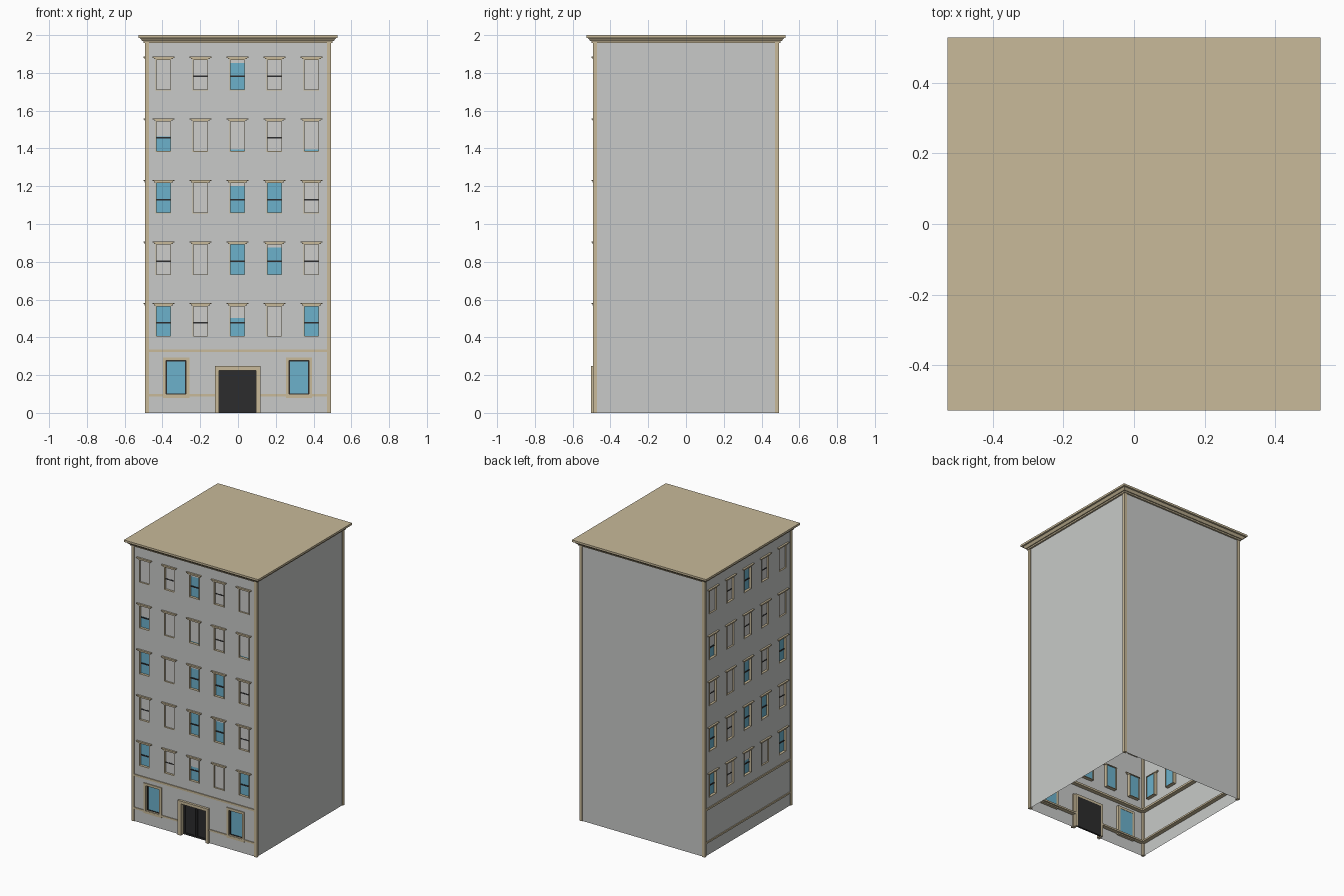
import bpy, bmesh, math
from mathutils import Matrix

if "Cube" in bpy.data.objects:
    bpy.data.objects.remove(bpy.data.objects["Cube"])


def material(name, rgb):
    m = bpy.data.materials.new(name)
    m.use_nodes = True
    m.diffuse_color = (*rgb, 1)
    node = m.node_tree.nodes["Principled BSDF"]
    node.inputs["Base Color"].default_value = (*rgb, 1)
    node.inputs["Roughness"].default_value = 0.8
    return m


WALL = material("pale grey wall", (0.58, 0.59, 0.58))
TRIM = material("sandstone trim", (0.58, 0.49, 0.32))
GLASS = material("blue glass", (0.15, 0.44, 0.60))
DARK = material("charcoal", (0.025, 0.025, 0.026))
BLIND = material("light blind", (0.61, 0.61, 0.60))

HALF = 0.487            # wall plane distance from the centre
TOP = 1.97              # top of the walls
EDGE = 0.474            # inner edge of the corner posts
FRONT, LEFT = 0, -math.pi / 2


def finish(bm, name, mat, turn=0):
    bm.transform(Matrix.Rotation(turn, 4, 'Z'))
    mesh = bpy.data.meshes.new(name)
    bm.to_mesh(mesh)
    bm.free()
    mesh.materials.append(mat)
    obj = bpy.data.objects.new(name, mesh)
    bpy.context.collection.objects.link(obj)
    return obj


def boxes(name, mat, parts, turn=0):
    """Facade boxes: across from/to, height from/to, depth from/to (outward +)."""
    bm = bmesh.new()
    for u0, u1, z0, z1, d0, d1 in parts:
        cube = bmesh.ops.create_cube(bm, size=1)["verts"]
        for v in cube:
            v.co = (u1 if v.co.x > 0 else u0,
                    -HALF - (d0 if v.co.y > 0 else d1),
                    z1 if v.co.z > 0 else z0)
    return finish(bm, name, mat, turn)


def ring(u0, u1, z0, z1, w, d0, d1, bottom=True):
    """Four (or three) bars around an opening."""
    bars = [(u0 - w, u0, z0, z1, d0, d1), (u1, u1 + w, z0, z1, d0, d1),
            (u0 - w, u1 + w, z1, z1 + w, d0, d1)]
    if bottom:
        bars.append((u0 - w, u1 + w, z0 - w, z0, d0, d1))
    return bars


def wall(name, openings, turn):
    """Flat wall made of grid cells, leaving out the openings."""
    us = sorted({-HALF, HALF, *[u for o in openings for u in o[:2]]})
    zs = sorted({0, TOP, *[z for o in openings for z in o[2:]]})
    bm = bmesh.new()
    for a, b in zip(us, us[1:]):
        for c, d in zip(zs, zs[1:]):
            u, z = (a + b) / 2, (c + d) / 2
            if any(o[0] < u < o[1] and o[2] < z < o[3] for o in openings):
                continue
            bm.faces.new([bm.verts.new((p, -HALF, q))
                          for p, q in ((a, c), (b, c), (b, d), (a, d))])
    bmesh.ops.remove_doubles(bm, verts=bm.verts, dist=1e-5)
    return finish(bm, name, WALL, turn)


def facade(side, pattern, extra_openings, turn):
    """Upper windows. Digit: tenths of blind lowered; S: lowered behind the
    sash bar; B: lowered in front of it; b: the same with a slit at the foot."""
    openings, frames, caps, glass, sashes, blinds = [], [], [], [], [], []
    for row, codes in enumerate(pattern):
        z0 = 1.712 - row * 0.3262
        z1 = z0 + 0.157
        for col, code in enumerate(codes):
            mid = -0.003 + (col - 2) * 0.196
            u0, u1 = mid - 0.037, mid + 0.037
            openings.append((u0, u1, z0, z1))
            frames += ring(u0, u1, z0, z1, 0.004, -0.025, 0.003)
            caps += [(mid - 0.05, mid + 0.05, z1 + 0.004, z1 + 0.011, -0.01, 0.008),
                     (mid - 0.058, mid + 0.058, z1 + 0.011, z1 + 0.017, -0.01, 0.013)]
            glass.append((u0, u1, z0, z1, -0.018, -0.015))
            sashes.append((u0, u1, z0 + 0.066, z0 + 0.074, -0.015, -0.011))
            drop = {"S": 1, "B": 1, "b": 0.94}.get(code) or int(code) / 10
            if drop:
                face = -0.008 if code in "Bb" else -0.0125
                blinds.append((u0, u1, z1 - drop * (z1 - z0), z1, -0.015, face))
    wall(side + "_wall", openings + extra_openings, turn)
    boxes(side + "_window_frames", TRIM, frames, turn)
    boxes(side + "_window_caps", TRIM, caps, turn)
    boxes(side + "_window_glass", GLASS, glass, turn)
    boxes(side + "_sash_bars", DARK, sashes, turn)
    boxes(side + "_blinds", BLIND, blinds, turn)


# Ground floor openings on the front
DOOR = (-0.1, 0.095, 0, 0.225)
SHOPS = [(c - 0.053, c + 0.053, 0.097, 0.277) for c in (-0.328, 0.323)]

# Walls with windows, then the plain walls
facade("front", ["BS1SB", "5BbSb", "0B10S", "SB01S", "0S4B0"], SHOPS + [DOOR], FRONT)
facade("left", ["BS1SB", "5BSSB", "SB1S0", "0S00S", "0S4B0"], [], LEFT)
wall("back_wall", [], math.pi)
wall("right_wall", [], math.pi / 2)

# Ground floor windows
boxes("ground_window_frames", TRIM,
      [b for s in SHOPS for b in ring(*s, 0.017, -0.02, 0.006)])
boxes("ground_window_glass", GLASS, [(*s, -0.018, -0.014) for s in SHOPS])
boxes("ground_window_sashes", DARK,
      [b for u0, u1, z0, z1 in SHOPS
       for b in ring(u0 + 0.006, u1 - 0.006, z0 + 0.006, z1 - 0.006, 0.006, -0.014, -0.008)])

# Double door with raised stiles and a stepped surround
u0, u1, z0, z1 = DOOR
mid = (u0 + u1) / 2
boxes("door_leaves", DARK, [(u0, mid - 0.001, z0, z1, -0.03, -0.022),
                            (mid + 0.001, u1, z0, z1, -0.03, -0.022)])
stiles = []
for a, b in ((u0, mid - 0.001), (mid + 0.001, u1)):
    stiles += ring(a + 0.012, b - 0.012, 0.012, z1 - 0.012, 0.012, -0.022, -0.017)
boxes("door_stiles", DARK, stiles)
boxes("door_surround", TRIM, ring(*DOOR, 0.017, -0.03, 0.012, bottom=False))
boxes("door_outer_moulding", TRIM,
      ring(u0 - 0.017, u1 + 0.017, z0, z1 + 0.017, 0.006, -0.01, 0.017, bottom=False))

# String courses on the two street sides
UPPER, LOWER = (0.322, 0.336), (0.088, 0.1)
boxes("front_string_courses", TRIM,
      [(-EDGE, EDGE, *UPPER, -0.03, 0.006),
       (-EDGE, u0 - 0.02, *LOWER, -0.03, 0.005),
       (u1 + 0.02, EDGE, *LOWER, -0.03, 0.005)])
boxes("left_string_courses", TRIM,
      [(-EDGE, EDGE, *z, -0.03, 0.006) for z in (UPPER, LOWER)], LEFT)

# Corner posts
for i, side in enumerate(("front_left", "back_left", "back_right", "front_right")):
    boxes(side + "_corner_post", TRIM,
          [(EDGE - 0.002, HALF + 0.006, 0, TOP, -0.015, 0.006)], i * math.pi / 2)

# Stepped cornice and roof, lofted from square rings
bm = bmesh.new()
last = None
for half, z in ((0.499, 1.958), (0.499, 1.968), (0.506, 1.968), (0.518, 1.984),
                (0.528, 1.986), (0.528, 2.0)):
    loop = [bm.verts.new((half * x, half * y, z))
            for x, y in ((-1, -1), (1, -1), (1, 1), (-1, 1))]
    if last is None:
        bm.faces.new(loop[::-1])
    else:
        for i in range(4):
            j = (i + 1) % 4
            bm.faces.new((last[i], last[j], loop[j], loop[i]))
    last = loop
bm.faces.new(last)
finish(bm, "cornice_and_roof", TRIM)
